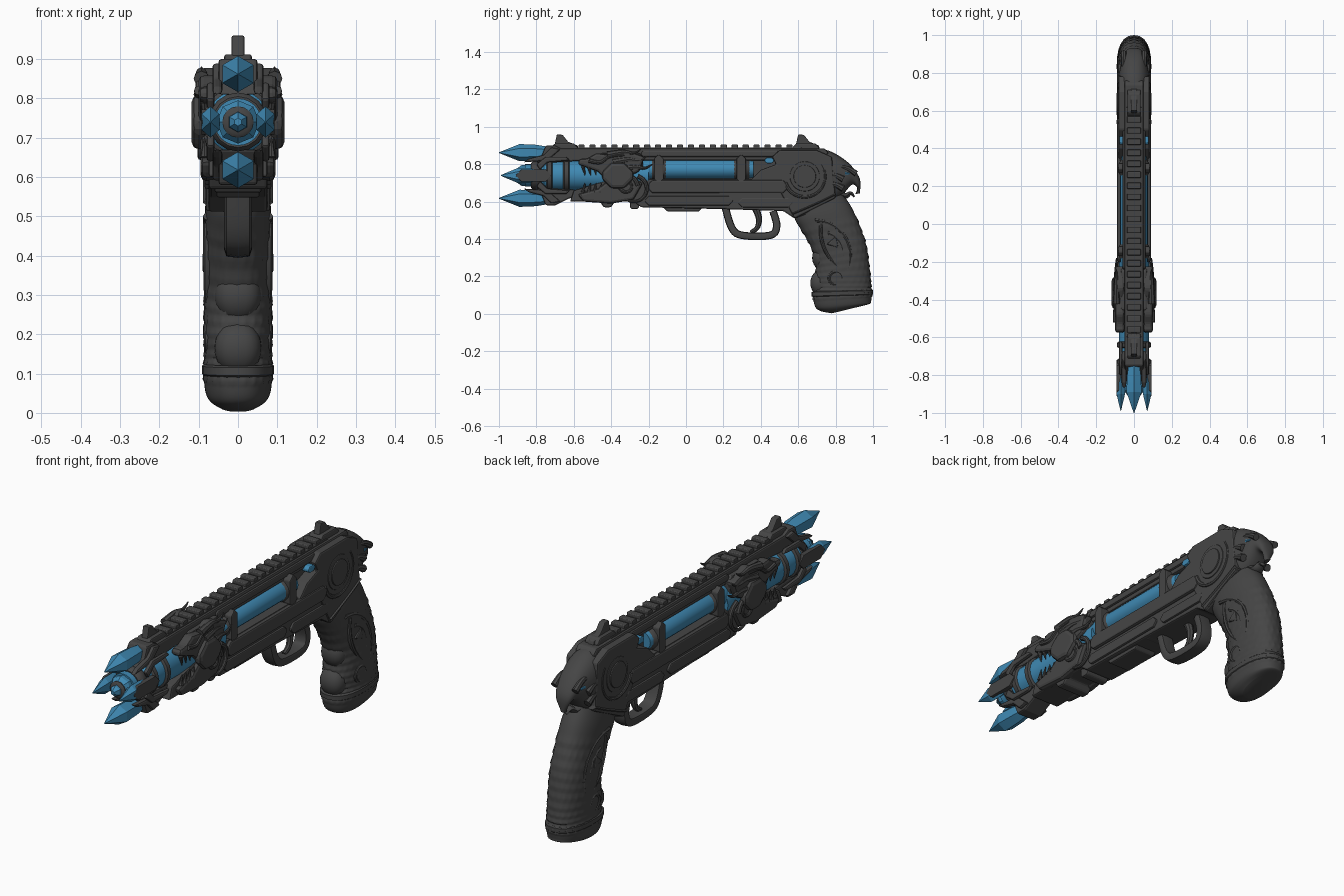
import bpy, bmesh, math
from math import sin, cos, pi

cube = bpy.data.objects.get("Cube")
if cube:
    bpy.data.objects.remove(cube)

def material(name, *rgb):
    mat = bpy.data.materials.new(name)
    mat.use_nodes = True
    mat.diffuse_color = (*rgb, 1)
    shader = next(node for node in mat.node_tree.nodes if node.type == "BSDF_PRINCIPLED")
    shader.inputs["Base Color"].default_value = (*rgb, 1)
    return mat

DARK = material("dark gunmetal", .06, .06, .06)
BLUE = material("crystal blue", .05, .25, .45)
AXIS = .74           # height of the barrel
SIDE, SLIM = .09, .05  # half widths of the broad and narrow parts

def finish(name, bm, mat, bevel=0, smooth=None):
    bmesh.ops.recalc_face_normals(bm, faces=bm.faces)
    mesh = bpy.data.meshes.new(name)
    bm.to_mesh(mesh)
    bm.free()
    mesh.materials.append(mat)
    if smooth:
        mesh.shade_smooth()
        mesh.set_sharp_from_angle(angle=math.radians(smooth))
    obj = bpy.data.objects.new(name, mesh)
    bpy.context.collection.objects.link(obj)
    if bevel:
        mod = obj.modifiers.new("bevel", "BEVEL")
        mod.width, mod.segments, mod.limit_method = bevel, 2, "ANGLE"

def prism(name, points, outer=SIDE, inner=None, mat=DARK, bevel=.008):
    """Side profile (y, z) extruded across x; with inner given, one plate per side."""
    bm = bmesh.new()
    spans = [(-outer, outer)] if inner is None else [(inner, outer), (-outer, -inner)]
    for span in spans:
        near, far = [[bm.verts.new((x, y, z)) for y, z in points] for x in span]
        bm.faces.new(near)
        bm.faces.new(far)
        for i in range(len(points)):
            bm.faces.new((near[i - 1], near[i], far[i], far[i - 1]))
    finish(name, bm, mat, bevel)

def block(name, front, back, low, high, outer=SIDE, inner=None, cut=.02, **options):
    """Block whose side profile has its four corners cut."""
    prism(name, [(front + cut, low), (back - cut, low), (back, low + cut), (back, high - cut),
                 (back - cut, high), (front + cut, high), (front, high - cut), (front, low + cut)],
          outer, inner, **options)

def spline(points, steps=5):
    """Smooth curve through tuples of any length."""
    out, last = [], len(points) - 1
    for i in range(last):
        before, after = points[max(i - 1, 0)], points[min(i + 2, last)]
        for t in [s / steps for s in range(steps)]:
            out.append(tuple(
                b + t / 2 * (c - a + t * (2 * a - 5 * b + 4 * c - d + t * (3 * b - a - 3 * c + d)))
                for a, b, c, d in zip(before, points[i], points[i + 1], after)))
    return out + [points[-1]]

def arc(y, z, radius, begin, sweep, steps=8, shrink=0):
    """Arc or spiral in the side view, angles in whole turns."""
    out = []
    for part in [i / steps for i in range(steps + 1)]:
        angle, r = 2 * pi * (begin + sweep * part), radius * (1 - shrink * part)
        out.append((y + r * cos(angle), z + r * sin(angle)))
    return out

def loft(name, stations, offset=0, sides=24, mat=DARK, power=1, smooth=40, bump=None):
    """Rings spanning two side-view points (y, z, y, z) with a half width; an offset makes a pair."""
    def shape(value):
        return math.copysign(abs(value) ** power, value)
    bm = bmesh.new()
    for middle in {offset, -offset}:
        rings = []
        for row, (ya, za, yb, zb, width) in enumerate(stations):
            ring = []
            for t in [2 * pi * k / sides for k in range(sides)]:
                swell = 1 + (bump(t, row) if bump else 0)
                along, across = shape(cos(t)) * swell / 2, shape(sin(t)) * swell
                ring.append(bm.verts.new((middle + width * across, (ya + yb) / 2 + along * (yb - ya),
                                          (za + zb) / 2 + along * (zb - za))))
            rings.append(ring)
        for ring, after in zip(rings, rings[1:]):
            for k in range(sides):
                bm.faces.new((ring[k - 1], ring[k], after[k], after[k - 1]))
        bm.faces.new(rings[0])
        bm.faces.new(rings[-1])
    finish(name, bm, mat, smooth=smooth)

def tube(name, path, start=.012, end=.006, wide=1, offset=0, sides=8, **options):
    """Tapered bar swept along a side-view path."""
    path = spline(path)
    stations, last = [], len(path) - 1
    for i, (y, z) in enumerate(path):
        a, b = path[max(i - 1, 0)], path[min(i + 1, last)]
        dy, dz = b[0] - a[0], b[1] - a[1]
        r = start + (end - start) * i / last
        k = r / math.hypot(dy, dz)
        stations.append((y + dz * k, z - dy * k, y - dz * k, z + dy * k, r * wide))
    loft(name, stations, offset, sides, **options)

def barrel(name, profile, height=AXIS, flat=1, **options):
    """Round part along y from (y, radius) pairs."""
    loft(name, [(y, height - r, y, height + r, r * flat) for y, r in profile], **options)

def band(name, y, length, radius, height=AXIS, flat=1):
    """Round band with bevelled rims."""
    barrel(name, [(y + length * side, radius - drop) for side, drop in
                  ((-.5, .01), (-.3, 0), (.3, 0), (.5, .01))], height, flat, sides=16)

# Barrel core and muzzle rings
facets = dict(sides=6, mat=BLUE, smooth=15)
barrel("barrel_core", [(-.86, .06), (-.78, .06), (-.76, .08), (-.2, .08)], mat=BLUE)
barrel("muzzle_crystal_ring", [(-.9, .04), (-.88, .055), (-.84, .055)], sides=8, mat=BLUE, smooth=20)
band("muzzle_inner_band", -.89, .04, .04)
barrel("muzzle_point", [(-.94, .01), (-.92, .025), (-.88, .03)], **facets)
band("muzzle_band", -.8, .06, .075)
for y in (-.73, -.64):
    band("barrel_band", y, .035, SIDE)
# Crystals held in claws above, below and beside the muzzle
for side in (1, -1):
    def mirrored(points):
        return [(y, AXIS + side * rise) for y, rise in points]
    barrel("muzzle_crystal", [(-1, .002), (-.89, .046), (-.8, .042), (-.73, .03)], AXIS + side * .122, **facets)
    prism("claw_bridge", mirrored([(-.8, .07), (-.77, .11), (-.75, .16), (-.7, .16), (-.62, .12),
                                   (-.55, .14), (-.55, .08), (-.7, .07)]), SLIM)
    prism("claw_side", mirrored([(-.87, .07), (-.84, .09), (-.76, .11), (-.72, .15), (-.67, .14), (-.74, .08)]),
          .065, .04)
    prism("claw_diagonal", mirrored([(-.8, .06), (-.75, .1), (-.64, .1), (-.62, .08), (-.74, .07), (-.78, .03)]),
          .08, .06)
barrel("side_crystal", [(-.99, .002), (-.9, .04), (-.84, .04), (-.76, .02)], flat=.65, offset=.07, **facets)
block("side_claw", -.91, -.72, AXIS - .032, AXIS + .032, .093, .07, cut=.03)

# Frame
block("top_spine", -.72, .76, .82, .885, SLIM)
prism("lower_receiver", [(-.6, .66), (-.62, .6), (-.46, .6), (-.44, .57), (-.4, .57), (-.38, .6), (-.28, .6),
                         (-.24, .57), (.2, .56), (.52, .55), (.58, .51), (.72, .56), (.72, .72), (-.4, .72)],
      .075)
block("front_core", -.47, -.23, .6, .86, .07)
block("inner_spine", -.2, .5, .7, .85, .03)
prism("rear_frame", [(.34, .71), (.4, .77), (.48, .8), (.46, .84), (.5, .875), (.7, .875), (.78, .84),
                     (.8, .62), (.58, .51), (.5, .66)], .083)
block("side_panel", -.2, .54, .645, .715, SIDE, .06)
block("lower_panel", -.22, .25, .58, .63, .085, .06)
block("rear_lower_panel", .28, .57, .57, .62, .085, .06)
block("upper_side_rail", -.24, .5, .84, .872, .06, .04, cut=.01)
block("underside_block", -.12, .09, .548, .6, .055)
for y in (-.3, .14, .5):
    block("underside_rib", y, y + SLIM, .56, .61, .06, cut=.01)

# Energy tube with its clamps
barrel("energy_tube", [(-.23, .05), (-.2, .056), (.3, .056), (.36, .05)], .773, 1.3, mat=BLUE)
for y in (-.17, .27):
    block("tube_clamp", y, y + SLIM, .7, .85, .085, bevel=.01)
    band("tube_collar", y + .025, .09, .062, .773, 1.3)
block("rear_gem", .42, .47, .805, .835, .077, .04, cut=.01, mat=BLUE)

# Rail teeth and sights
block("rail_base", -.6, .62, .87, .89, .04, cut=.005)
for i in range(20):
    y = i * .0585 - .575
    block("rail_tooth", y, y + .033, .88, .905, .036, cut=.003, bevel=.003)
for name, y in (("front_sight", -.71), ("rear_sight", .58)):
    prism(name, [(y, .87), (y + .02, .96), (y + SLIM, .957), (y + .08, .92), (y + .13, .9), (y + .14, .87)],
          .016, bevel=.004)
    block(name + "_base", y - .01, y + .13, .86, .912, .035)

# Beast head gripping the barrel, on both sides
prism("beast_upper_jaw", [(-.58, .8), (-.57, .83), (-.53, .83), (-.48, .86), (-.4, .85), (-.34, .88),
                          (-.22, .84), (-.25, .76), (-.34, .72), (-.43, .72), (-.47, .76)], .1, SLIM, bevel=.014)
prism("beast_lower_jaw", [(-.58, .64), (-.47, .67), (-.42, .71), (-.34, .75), (-.23, .7), (-.28, .61),
                          (-.4, .59), (-.55, .6)], .095, SLIM, bevel=.014)
block("beast_cheek", -.45, -.28, .67, .81, .118, .08, cut=.05, bevel=.02)
for i in range(4):
    y = i * .03 - .55
    tube("upper_tooth", [(y, .79), (y + .01, .74)], end=.001, offset=.085)
    tube("lower_tooth", [(y, .65), (y + .01, .7)], end=.001, offset=.085)
tube("beast_brow", [(-.52, .82), (-.46, .81), (-.41, .84), (-.33, .85)], offset=.1)
for i in range(3):
    y, z = i * .03 - .42, .85 - i * .04
    tube("beast_horn", [(y, z), (y + .08, z + .015), (y + .14, z + .01), (y + .18, z + .03)], .02, .002,
         offset=.093)
tube("scroll", arc(-.315, .685, .058, 0, 1.4, shrink=.8, steps=12), offset=.094)
tube("scroll_tail", arc(-.28, .67, .07, .2, -.6), offset=.085)

# Pivot disc: stacked plates on both sides
for radius, outer in ((.08, .087), (.06, .093)):
    prism("pivot_disc", arc(.635, .735, radius, 0, 1, steps=32)[:-1], outer, SLIM, bevel=.004)
tube("pivot_trim", arc(.635, .735, .11, .55, .55), offset=.08)

# Beast head at the rear
loft("rear_head", spline([(.66, .56, .7, .885, .08), (.77, .59, .77, .87, .083), (.84, .64, .84, .83, .07),
                          (.885, .69, .89, .785, .055), (.915, .675, .93, .72, .035),
                          (.905, .64, .93, .645, .01)]), power=.85)
tube("rear_jaw", [(.81, .65), (.85, .63), (.88, .645), (.9, .625)], .022, .004, wide=2)
tube("rear_brow", [(.91, .75), (.86, .78), (.8, .79), (.76, .83)], .016, .006, offset=.055)
tube("rear_eye", [(.85, .752), (.875, .748)], .008, .004, offset=.062, mat=BLUE)
for z in (.72, .67):
    tube("rear_mane", [(.84, z), (.78, z + .02), (.73, z - .06)], .018, .008, offset=.07)

# Trigger and guard
tube("trigger_guard", [(.21, .57), (.245, .46), (.3, .42), (.45, .42), (.485, .47), (.465, .55)], .02, .02,
     wide=1.75, power=.5)
tube("trigger", [(.37, .57), (.39, .51), (.38, .46), (.345, .435)], .02, .01)

# Grip with overlapping scales
def scales(t, row):
    line, part = divmod(row, 4)
    cell = (t * 11 / pi + line % 2 / 2) % 1
    return part * sin(pi * cell) / 75 if 2 < line < 15 else 0

loft("grip", spline([(.575, .56, .84, .64, .075), (.585, .5, .885, .57, .083), (.635, .42, .925, .48, .083),
                     (.685, .32, .96, .38, .085), (.695, .25, .975, .29, .086), (.69, .19, .985, .2, .086),
                     (.695, .14, .99, .14, .086), (.68, .1, .995, .11, .088), (.69, .04, .99, .07, .083),
                     (.72, .015, .985, .055, .072), (.78, .003, .94, .042, .05)], steps=8),
     sides=66, power=.85, bump=scales)
tube("grip_collar", [(.57, .535), (.63, .56), (.72, .6), (.8, .64)], .016, .016, wide=5.6, power=.6)
loft("base_band", [(.68, .09, .995, .1, .087), (.67, .095, 1, .105, .092), (.67, .115, 1, .125, .092),
                   (.68, .12, .995, .13, .087)], power=.85)
for y, z in ((.735, .3), (.725, .165)):
    loft("finger_pad", [(y - .06 * a, z + h, y + .06 * a, z + h, .06 * a)
                        for h, a in [(.07 * cos(k * pi / 12), sin(k * pi / 12) + .01) for k in range(13)]],
         power=.8)
for bend in (arc(.69, .31, .19, .25, -.36), arc(.98, .45, .26, .48, .2), arc(.72, .32, .12, .2, -.3),
             arc(.8, .19, .035, 0, .8)):
    tube("grip_vine", bend, .011, .008, wide=1.4, offset=.074)
prism("grip_inlay", arc(.79, .38, .04, .2, 1, steps=3)[:-1], SIDE, .07)
